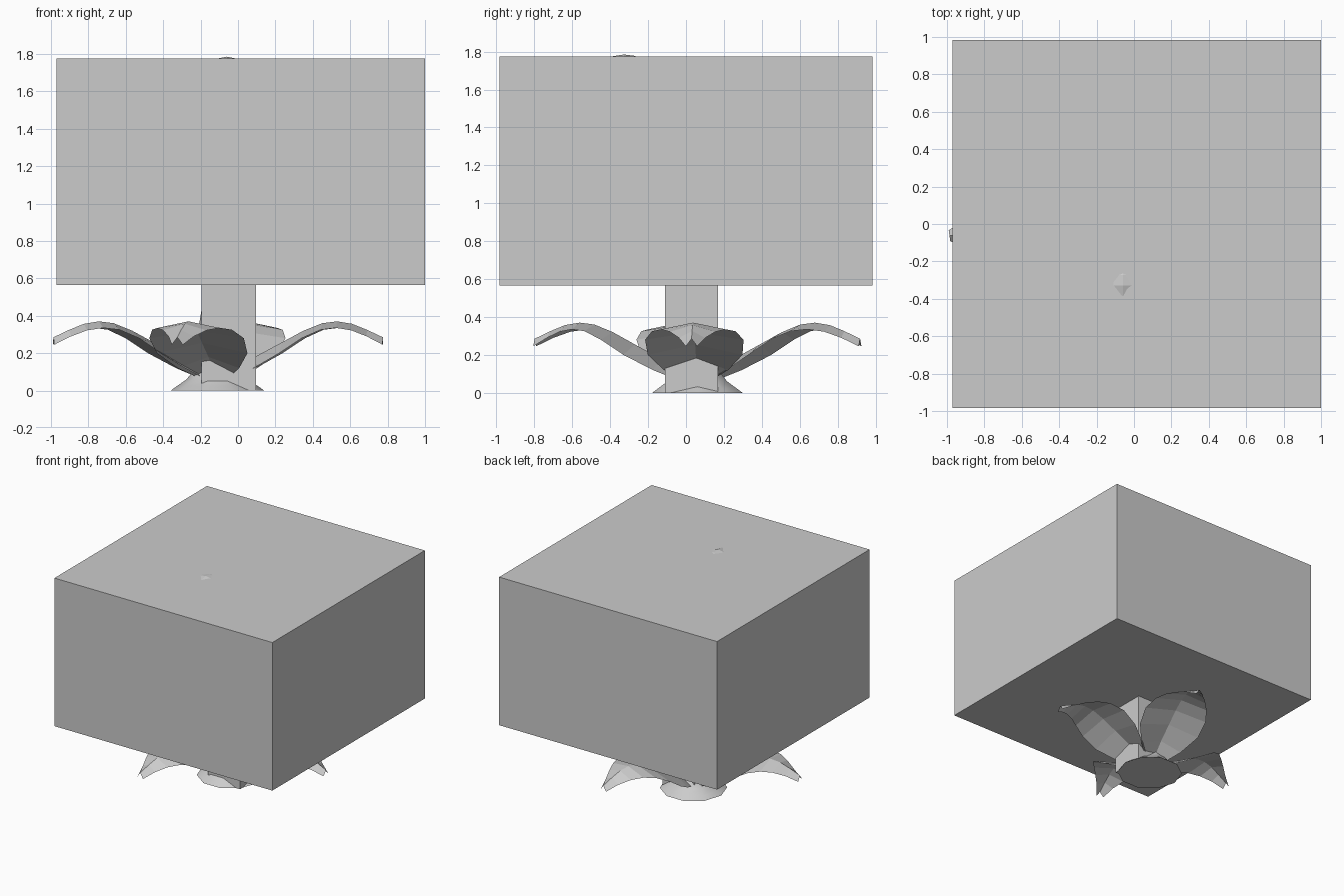
import bpy, bmesh
from math import radians, cos, sin, pi
from mathutils import Vector, Matrix

if "Cube" in bpy.data.objects:
    bpy.data.objects.remove(bpy.data.objects["Cube"])


def mesh_object(name, verts, faces):
    mesh = bpy.data.meshes.new(name)
    mesh.from_pydata(verts, [], faces)
    bm = bmesh.new()
    bm.from_mesh(mesh)
    bmesh.ops.recalc_face_normals(bm, faces=bm.faces)
    bm.to_mesh(mesh)
    bm.free()
    obj = bpy.data.objects.new(name, mesh)
    bpy.context.collection.objects.link(obj)
    return obj


def block(name, lo, hi):
    lo, hi = Vector(lo), Vector(hi)
    bm = bmesh.new()
    bmesh.ops.create_cube(bm, size=1)
    bmesh.ops.transform(bm, verts=bm.verts,
                        matrix=Matrix.Translation((lo + hi) / 2) @ Matrix.Diagonal((hi - lo).to_4d()))
    mesh = bpy.data.meshes.new(name)
    bm.to_mesh(mesh)
    bm.free()
    obj = bpy.data.objects.new(name, mesh)
    bpy.context.collection.objects.link(obj)
    return obj


# Leaf stations: distance out, midrib height, half width, edge droop
LEAF = [(0.05, 0.07, 0.05, 0.02), (0.20, 0.18, 0.17, 0.06), (0.34, 0.255, 0.25, 0.055),
        (0.46, 0.32, 0.26, 0.04), (0.56, 0.36, 0.22, 0.035), (0.64, 0.37, 0.17, 0.035),
        (0.72, 0.357, 0.12, 0.035), (0.80, 0.325, 0.07, 0.035), (0.885, 0.285, 0.03, 0.04)]


def leaf(name, origin, angle, scale=1.0):
    verts, faces = [], []
    turn = Matrix.Rotation(radians(angle), 4, 'Z')
    for r, z, w, d in LEAF:
        for side in (-1, 0, 1):
            p = Vector((r, side * w, z - abs(side) * d)) * scale
            verts.append(turn @ p + Vector(origin))
    for i in range(len(LEAF) - 1):
        for s in (0, 1):
            a = i * 3 + s
            faces.append((a, a + 3, a + 4, a + 1))
    return mesh_object(name, verts, faces)


# Square canopy and square post
block("canopy_block", (-0.97, -0.985, 0.565), (1.0, 0.985, 1.775))
block("trunk_block", (-0.195, -0.11, 0.0), (0.095, 0.17, 0.57))

# Four drooping leaves round the foot
for i, angle in enumerate((-2, 76, 188, 256)):
    leaf(f"base_leaf_{i + 1}", (-0.11, 0.06, 0), angle)

# Rounded trunk with flared root, running up inside the post (x, y, z, radius)
RINGS = [(-0.11, 0.06, 0.0, 0.25), (-0.11, 0.06, 0.025, 0.215), (-0.11, 0.06, 0.06, 0.165),
         (-0.11, 0.06, 0.11, 0.125), (-0.115, 0.06, 0.24, 0.09), (-0.115, 0.06, 0.36, 0.092),
         (-0.11, 0.06, 0.46, 0.08), (-0.08, 0.09, 1.0, 0.07), (-0.06, 0.12, 1.56, 0.06)]
N = 10
verts = [(x + r * cos(2 * pi * k / N), y + r * sin(2 * pi * k / N), z)
         for x, y, z, r in RINGS for k in range(N)]
faces = [(i * N + k, i * N + (k + 1) % N, (i + 1) * N + (k + 1) % N, (i + 1) * N + k)
         for i in range(len(RINGS) - 1) for k in range(N)]
faces += [tuple(range(N)), tuple(range(len(verts) - N, len(verts)))]
trunk = mesh_object("flared_trunk", verts, faces)
bpy.context.view_layer.objects.active = trunk
trunk.select_set(True)
bpy.ops.object.shade_smooth_by_angle(angle=radians(50))

# Crown leaves inside the canopy; the front one just breaks through the top
for i in range(6):
    z = 1.526 if i == 0 else 1.45
    leaf(f"crown_leaf_{i + 1}", (-0.06, 0.12, z), 270 + 60 * i, 0.7)
